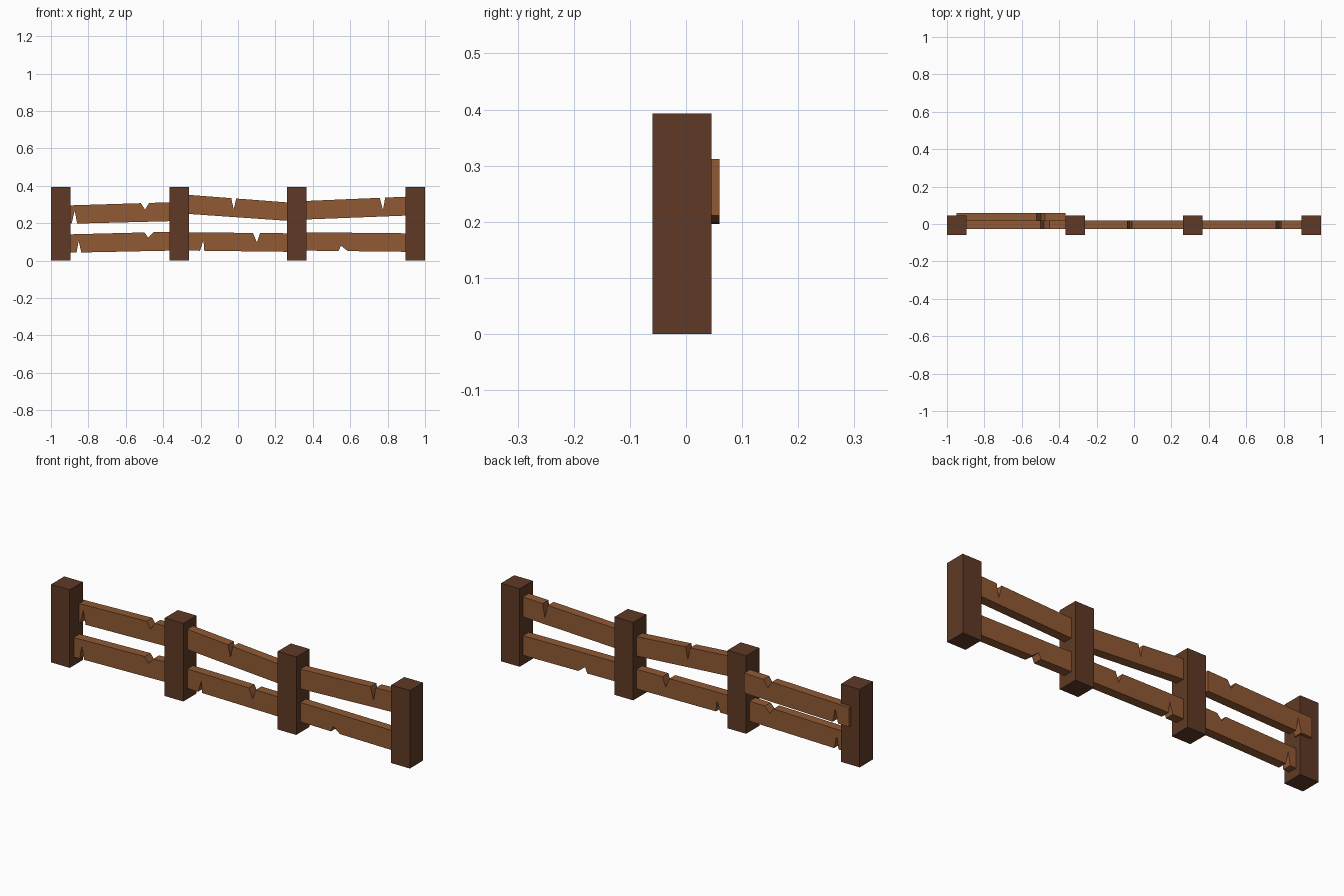
import bpy, bmesh

if "Cube" in bpy.data.objects:
    bpy.data.objects.remove(bpy.data.objects["Cube"])


def material(name, color):
    m = bpy.data.materials.new(name)
    m.diffuse_color = (*color, 1)
    m.use_nodes = True
    m.node_tree.nodes["Principled BSDF"].inputs["Base Color"].default_value = m.diffuse_color
    return m


POST = material("dark_wood", (0.115, 0.042, 0.019))
RAIL = material("light_wood", (0.28, 0.10, 0.034))


def prism(name, profile, y0, y1, mat):
    """Extrude an (x, z) outline from y0 to y1."""
    bm = bmesh.new()
    face = bm.faces.new([bm.verts.new((x, y0, z)) for x, z in profile])
    new = bmesh.ops.extrude_face_region(bm, geom=[face])["geom"]
    bmesh.ops.translate(bm, vec=(0, y1 - y0, 0),
                        verts=[v for v in new if isinstance(v, bmesh.types.BMVert)])
    bmesh.ops.recalc_face_normals(bm, faces=bm.faces[:])
    mesh = bpy.data.meshes.new(name)
    bm.to_mesh(mesh)
    bm.free()
    mesh.materials.append(mat)
    obj = bpy.data.objects.new(name, mesh)
    bpy.context.collection.objects.link(obj)
    return obj


def rail(name, x0, x1, bottom, top, y0, y1, low=(), high=()):
    """Sloping plank; notches are (start x, apex x, end x, apex z)."""
    def at(x, ends):
        return ends[0] + (ends[1] - ends[0]) * (x - x0) / (x1 - x0)
    pts = [(x0, bottom[0])]
    for a, m, b, z in low:
        pts += [(a, at(a, bottom)), (m, z), (b, at(b, bottom))]
    pts += [(x1, bottom[1]), (x1, top[1])]
    for a, m, b, z in high:
        pts += [(b, at(b, top)), (m, z), (a, at(a, top))]
    pts.append((x0, top[0]))
    prism(name, pts, y0, y1, RAIL)


# Square posts
for i, x in enumerate((-0.948, -0.315, 0.315, 0.948)):
    a, b = x - 0.052, x + 0.052
    prism(f"post_{i + 1}", [(a, 0), (b, 0), (b, 0.393), (a, 0.393)], -0.06, 0.045, POST)

# Left bay: the upper plank hangs off the back of the posts
rail("left_upper_rail", -0.95, -0.365, (0.196, 0.211), (0.294, 0.312), 0.015, 0.06,
     low=[(-0.89, -0.873, -0.86, 0.267)], high=[(-0.52, -0.497, -0.475, 0.273)])
rail("left_lower_rail", -0.925, -0.34, (0.042, 0.054), (0.14, 0.155), -0.028, 0.018,
     low=[(-0.863, -0.852, -0.838, 0.107)], high=[(-0.50, -0.48, -0.452, 0.123)])

# Middle bay
rail("middle_upper_rail", -0.295, 0.295, (0.252, 0.211), (0.354, 0.309), -0.028, 0.018,
     high=[(-0.036, -0.023, -0.01, 0.272)])
rail("middle_lower_rail", -0.295, 0.295, (0.054, 0.047), (0.152, 0.146), -0.028, 0.018,
     low=[(-0.203, -0.185, -0.18, 0.11)], high=[(0.08, 0.101, 0.118, 0.098)])

# Right bay
rail("right_upper_rail", 0.335, 0.925, (0.219, 0.242), (0.318, 0.343), -0.028, 0.018,
     high=[(0.758, 0.775, 0.787, 0.27)])
rail("right_lower_rail", 0.335, 0.925, (0.054, 0.047), (0.152, 0.146), -0.028, 0.018,
     low=[(0.538, 0.55, 0.588, 0.08)])
